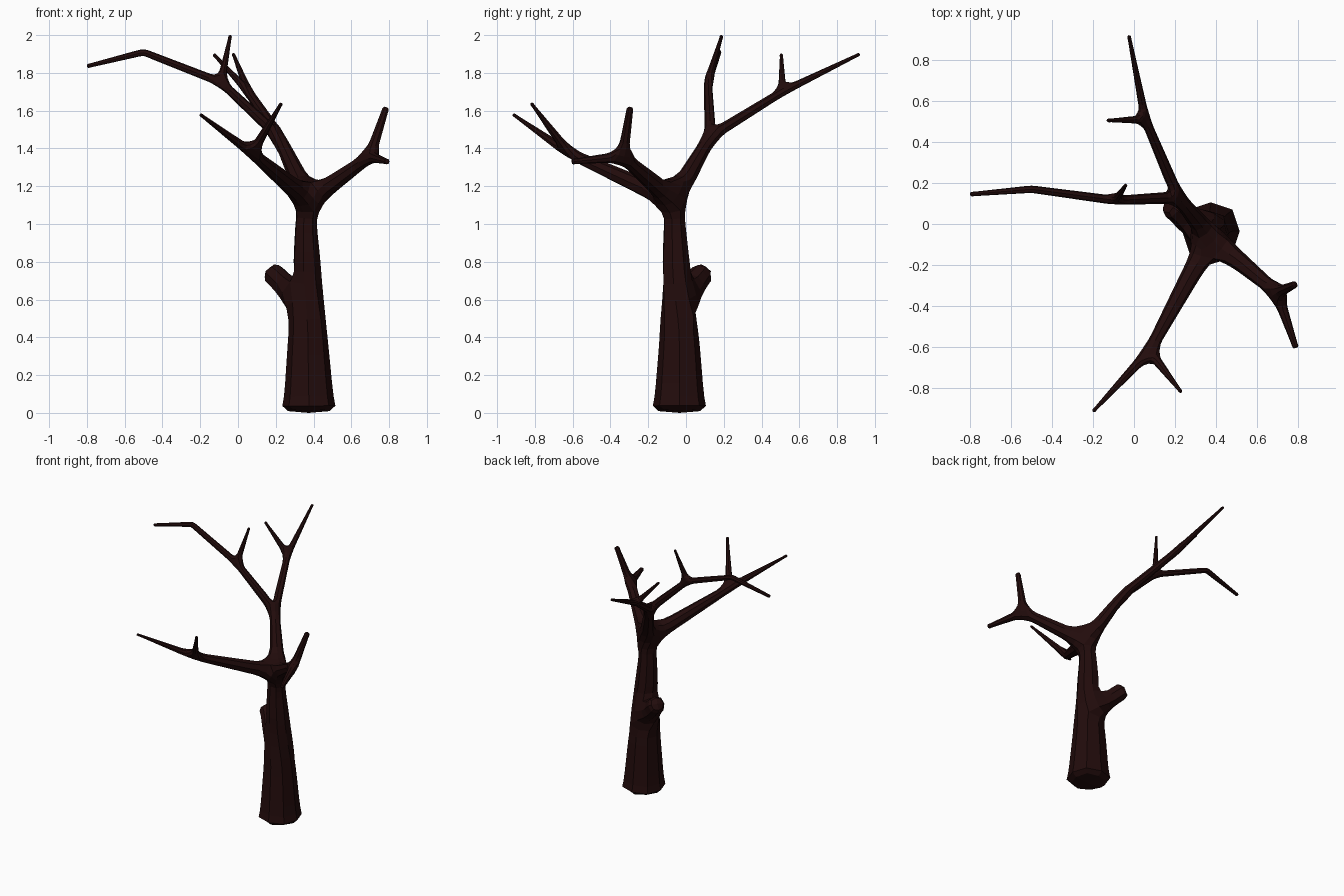
import bpy
from mathutils import Vector

if "Cube" in bpy.data.objects:
    bpy.data.objects.remove(bpy.data.objects["Cube"])

# Skeleton of the tree: points, edges and a radius at each point
points, radii, edges = [], [], []


def add(co, r, parent=None):
    points.append(Vector(co))
    radii.append(r)
    i = len(points) - 1
    if parent is not None:
        edges.append((parent, i))
    return i


def tip(parent, co, r, blunt=0.03):
    """Ends a branch with a small blunt cap."""
    end = Vector(co)
    back = (points[parent] - end).normalized() * blunt
    add(end, r, add(end + back, r, parent))


# Trunk
base = add((0.375, -0.035, 0.0), 0.15)
low = add((0.375, -0.035, 0.075), 0.131, base)
mid = add((0.37, -0.035, 0.38), 0.106, low)
knot = add((0.367, -0.045, 0.58), 0.088, mid)
upper = add((0.365, -0.053, 0.80), 0.074, knot)
neck = add((0.36, -0.06, 1.0), 0.058, upper)
fork = add((0.375, -0.066, 1.125), 0.056, neck)

# Cut-off stub
tip(knot, (0.165, 0.10, 0.755), 0.058, 0.07)

# Tall rear limb with two branches
rear = add((0.215, 0.13, 1.465), 0.030, fork)
left = add((-0.09, 0.115, 1.75), 0.022, rear)
tip(left, (-0.04, 0.19, 2.0), 0.009)
bend = add((-0.50, 0.17, 1.91), 0.018, left)
tip(bend, (-0.80, 0.145, 1.835), 0.011)
back = add((0.055, 0.51, 1.70), 0.022, rear)
tip(back, (-0.13, 0.505, 1.90), 0.009)
tip(back, (-0.025, 0.92, 1.90), 0.009)

# Front limb
front = add((0.075, -0.62, 1.375), 0.027, fork)
tip(front, (-0.20, -0.915, 1.58), 0.009)
tip(front, (0.23, -0.82, 1.64), 0.009)

# Right limb
right = add((0.698, -0.335, 1.357), 0.030, fork)
tip(right, (0.785, -0.295, 1.62), 0.018)
tip(right, (0.79, -0.605, 1.33), 0.015)

# Bark skinned over the skeleton, one subdivision gives eight sides
mesh = bpy.data.meshes.new("bare_tree")
mesh.from_pydata(points, edges, [])
bark = bpy.data.materials.new("dark_bark")
bark.diffuse_color = (0.016, 0.0035, 0.0035, 1)
bark.use_nodes = True
bark.node_tree.nodes["Principled BSDF"].inputs["Base Color"].default_value = bark.diffuse_color
mesh.materials.append(bark)
tree = bpy.data.objects.new("bare_tree", mesh)
bpy.context.collection.objects.link(tree)

skin = tree.modifiers.new("skin", 'SKIN')
skin.use_smooth_shade = False
for i, sv in enumerate(mesh.skin_vertices[0].data):
    sv.radius = (radii[i], radii[i])
    sv.use_root = (i == base)
sub = tree.modifiers.new("round", 'SUBSURF')
sub.levels = sub.render_levels = 1
sub.use_limit_surface = False
